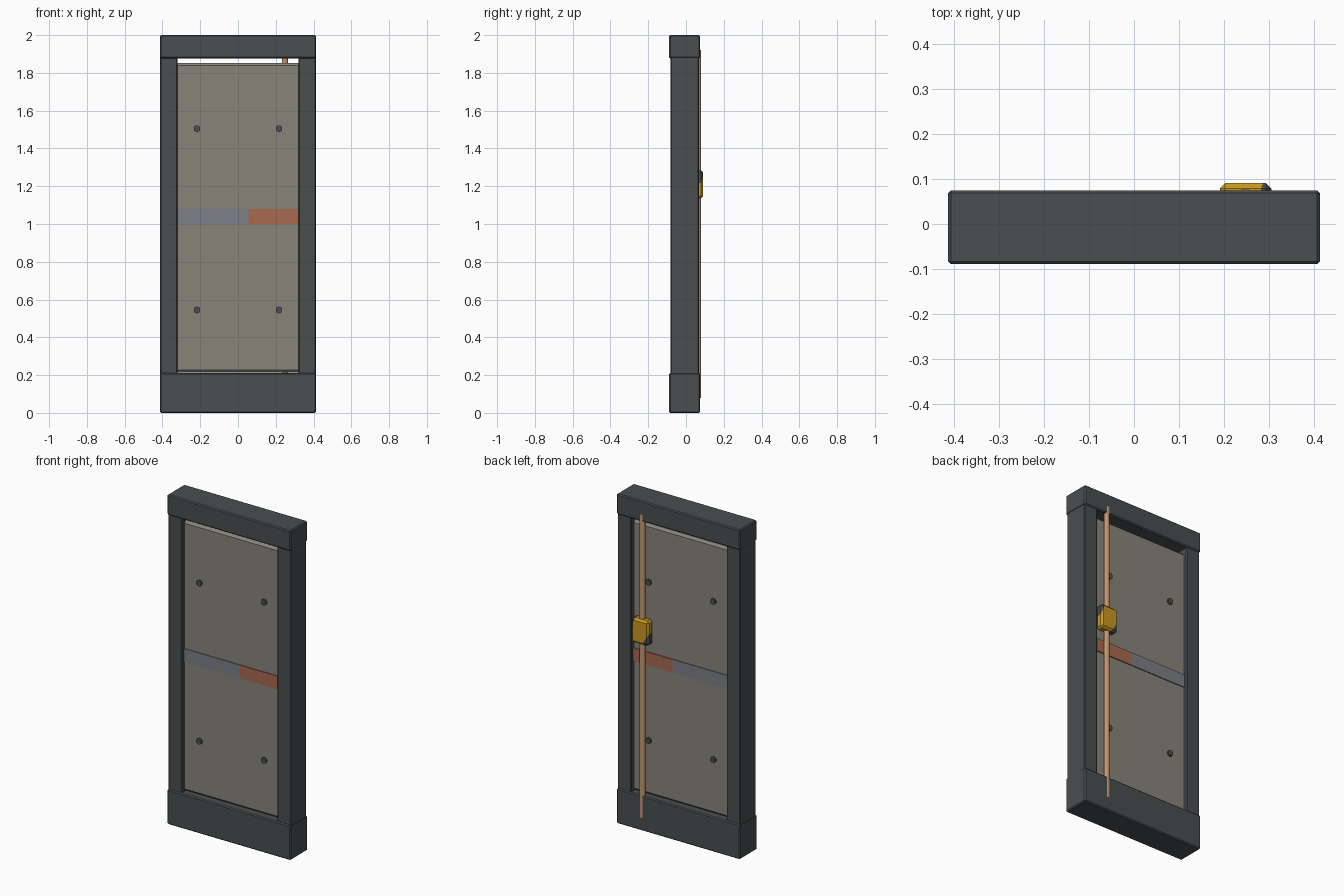
import bpy, bmesh, math
from mathutils import Vector, Matrix

if "Cube" in bpy.data.objects:
    bpy.data.objects.remove(bpy.data.objects["Cube"])


def material(name, rgb):
    m = bpy.data.materials.new(name)
    m.diffuse_color = (*rgb, 1)
    m.use_nodes = True
    m.node_tree.nodes["Principled BSDF"].inputs["Base Color"].default_value = m.diffuse_color
    return m


DARK = material("dark_metal", (0.068, 0.077, 0.080))
PANEL = material("warm_grey", (0.245, 0.230, 0.195))
BLUE = material("blue_grey", (0.205, 0.209, 0.246))
ORANGE = material("rust_orange", (0.39, 0.14, 0.08))
YELLOW = material("hazard_yellow", (0.58, 0.32, 0.015))
COPPER = material("copper", (0.56, 0.31, 0.17))


def finish(name, bm, *mats):
    mesh = bpy.data.meshes.new(name)
    bm.normal_update()
    bm.to_mesh(mesh)
    bm.free()
    ob = bpy.data.objects.new(name, mesh)
    for m in mats:
        mesh.materials.append(m)
    bpy.context.collection.objects.link(ob)
    return ob


def box_mesh(x, y, z, bevel=0.0, axis=None):
    """Box from (min, max) pairs; bevels every edge, or only those along one axis."""
    bm = bmesh.new()
    bmesh.ops.create_cube(bm, size=1)
    lo, hi = Vector((x[0], y[0], z[0])), Vector((x[1], y[1], z[1]))
    for v in bm.verts:
        v.co = Vector([lo[i] if v.co[i] < 0 else hi[i] for i in range(3)])
    if bevel:
        edges = [e for e in bm.edges if axis is None
                 or abs((e.verts[0].co - e.verts[1].co)[axis]) > 1e-6]
        bmesh.ops.bevel(bm, geom=edges, offset=bevel, segments=1,
                        profile=0.5, affect='EDGES')
    return bm


def box(name, mat, x, y, z, bevel=0.0, axis=None):
    return finish(name, box_mesh(x, y, z, bevel, axis), mat)


def cylinder(name, mat, r, length, loc, rot, sides):
    bm = bmesh.new()
    bmesh.ops.create_cone(bm, cap_ends=True, segments=sides, radius1=r, radius2=r,
                          depth=length, matrix=Matrix.Translation(loc) @ rot)
    return finish(name, bm, mat)


# Frame: header and sill stand slightly proud of the posts
box("header", DARK, (-0.414, 0.414), (-0.089, 0.075), (1.877, 2.0), 0.006)
box("sill", DARK, (-0.414, 0.414), (-0.089, 0.075), (0.0, 0.212), 0.006)
for side, x in (("left", (-0.412, -0.32)), ("right", (0.32, 0.412))):
    box(side + "_post", DARK, x, (-0.082, 0.069), (0.19, 1.9), 0.005)

# Door slab with chamfered top and bottom edges
box("door_panel", PANEL, (-0.33, 0.33), (-0.056, 0.044), (0.213, 1.853), 0.014, 0)

# Two-coloured band round the middle of the slab
box("grey_band", BLUE, (-0.325, 0.055), (-0.062, 0.05), (1.0, 1.08))
box("orange_band", ORANGE, (0.055, 0.325), (-0.062, 0.05), (1.0, 1.08))

# Bolts running through the slab
for i, x in enumerate((-0.217, 0.217)):
    for j, z in enumerate((0.545, 1.505)):
        cylinder(f"bolt_{i}_{j}", DARK, 0.018, 0.122, (x, -0.006, z),
                 Matrix.Rotation(math.pi / 2, 4, 'X'), 10)

# Vertical locking rod, partly sunk into header and sill
cylinder("lock_rod", COPPER, 0.016, 1.84, (0.248, 0.0625, 1.0), Matrix(), 12)

# Lock case: chamfered box with two dark hazard corners
bm = box_mesh((0.191, 0.306), (0.04, 0.091), (1.135, 1.285), 0.012)
cuts = [(Vector((0.283, 0, 1.285)), Vector((0.075, 0, 0.025)).normalized()),
        (Vector((0.235, 0, 1.135)), Vector((-0.075, 0, -0.046)).normalized())]
for co, no in cuts:
    bmesh.ops.bisect_plane(bm, geom=bm.verts[:] + bm.edges[:] + bm.faces[:],
                           plane_co=co, plane_no=no)
for f in bm.faces:
    c = f.calc_center_median()
    f.material_index = int(any((c - co).dot(no) > 0 for co, no in cuts))
finish("lock_case", bm, YELLOW, DARK)
